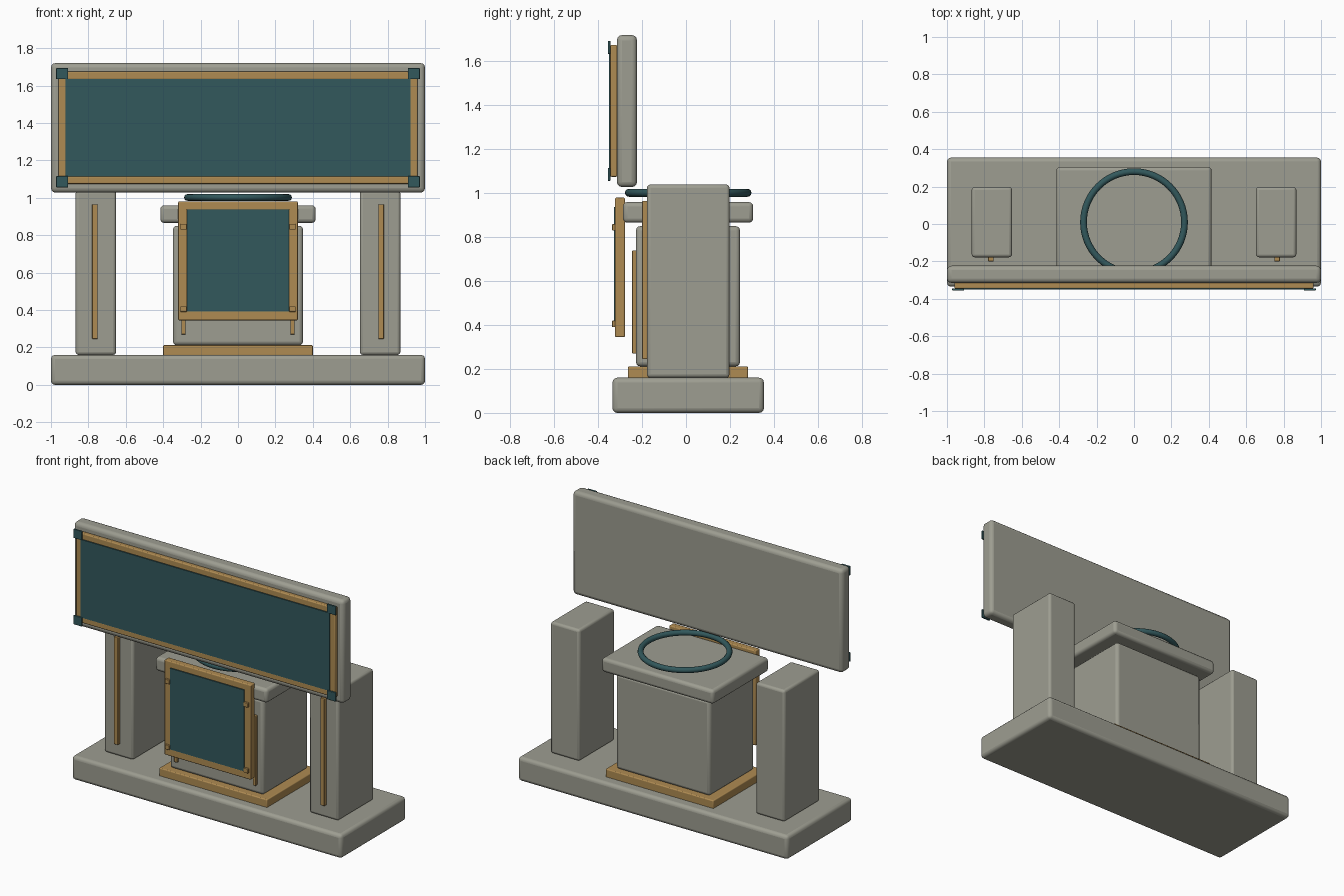
import bpy
import math

cube = bpy.data.objects.get("Cube")
if cube:
    bpy.data.objects.remove(cube, do_unlink=True)


def material(name, rgb):
    m = bpy.data.materials.new(name)
    m.use_nodes = True
    color = (*rgb, 1.0)
    m.diffuse_color = color
    m.node_tree.nodes["Principled BSDF"].inputs["Base Color"].default_value = color
    return m


STONE = material("warm grey stone", (0.34, 0.34, 0.285))
BRASS = material("tan brass", (0.43, 0.26, 0.085))
TEAL = material("dark teal", (0.032, 0.098, 0.107))


def finish(obj, name, mat):
    obj.name = name
    obj.data.materials.append(mat)
    bpy.ops.object.shade_smooth_by_angle(angle=math.radians(35))


def box(name, mat, xs, ys, zs, bevel=0.0, segments=3):
    """Rounded box given by its extents on each axis."""
    spans = (xs, ys, zs)
    bpy.ops.mesh.primitive_cube_add(size=1, location=[(a + b) / 2 for a, b in spans])
    obj = bpy.context.object
    obj.scale = [b - a for a, b in spans]
    bpy.ops.object.transform_apply(location=False, rotation=False, scale=True)
    finish(obj, name, mat)
    if bevel:
        mod = obj.modifiers.new("rounded edges", "BEVEL")
        mod.width = bevel
        mod.segments = segments
    return obj


def mirrored_box(name, mat, xs, ys, zs, bevel=0.0):
    """Matching boxes on the left (+x) and right (-x)."""
    box("left_" + name, mat, xs, ys, zs, bevel)
    box("right_" + name, mat, (-xs[1], -xs[0]), ys, zs, bevel)


def frame(name, half_out, half_in, ys, z_out, z_in):
    """Four bars around a panel."""
    mirrored_box(name + "_side_bar", BRASS, (half_in, half_out), ys, z_out, 0.006)
    box(name + "_bottom_bar", BRASS, (-half_out, half_out), ys, (z_out[0], z_in[0]), 0.006)
    box(name + "_top_bar", BRASS, (-half_out, half_out), ys, (z_in[1], z_out[1]), 0.006)


# Base and pillars
box("base", STONE, (-1, 1), (-0.335, 0.355), (0, 0.16), 0.022)
mirrored_box("pillar", STONE, (0.652, 0.868), (-0.178, 0.198), (0.16, 1.04), 0.016)
mirrored_box("pillar_strip", BRASS, (0.75, 0.78), (-0.2, -0.176), (0.245, 0.965), 0.004)

# Central pedestal
box("plinth", BRASS, (-0.4, 0.4), (-0.264, 0.282), (0.155, 0.212), 0.006)
box("pedestal", STONE, (-0.348, 0.348), (-0.228, 0.246), (0.212, 0.85), 0.02)
box("pedestal_cap", STONE, (-0.415, 0.415), (-0.287, 0.306), (0.866, 0.96), 0.02)
mirrored_box("pedestal_strip", BRASS, (0.28, 0.303), (-0.245, -0.226), (0.27, 0.74), 0.004)

# Ring floating over the cap
bpy.ops.mesh.primitive_torus_add(location=(0, 0.01, 1.002), major_radius=0.27,
                                 minor_radius=0.018, major_segments=64, minor_segments=12)
finish(bpy.context.object, "ring", TEAL)

# Front panel with frame and clips
frame("panel_frame", 0.32, 0.272, (-0.323, -0.278), (0.345, 0.98), (0.395, 0.935))
box("front_panel", TEAL, (-0.274, 0.274), (-0.328, -0.285), (0.393, 0.937))
for label, z in (("lower", 0.39), ("upper", 0.83)):
    mirrored_box(label + "_panel_clip", BRASS, (0.275, 0.308),
                 (-0.336, -0.32), (z, z + 0.03), 0.003)

# Overhead sign with frame and corner plates
box("sign_board", STONE, (-1, 1), (-0.315, -0.223), (1.028, 1.72), 0.024)
frame("sign_frame", 0.96, 0.92, (-0.345, -0.313), (1.075, 1.675), (1.115, 1.633))
box("sign_panel", TEAL, (-0.922, 0.922), (-0.35, -0.313), (1.113, 1.635))
for label, z in (("lower", 1.056), ("upper", 1.634)):
    mirrored_box(label + "_sign_corner", TEAL, (0.908, 0.972),
                 (-0.356, -0.344), (z, z + 0.06), 0.003)
